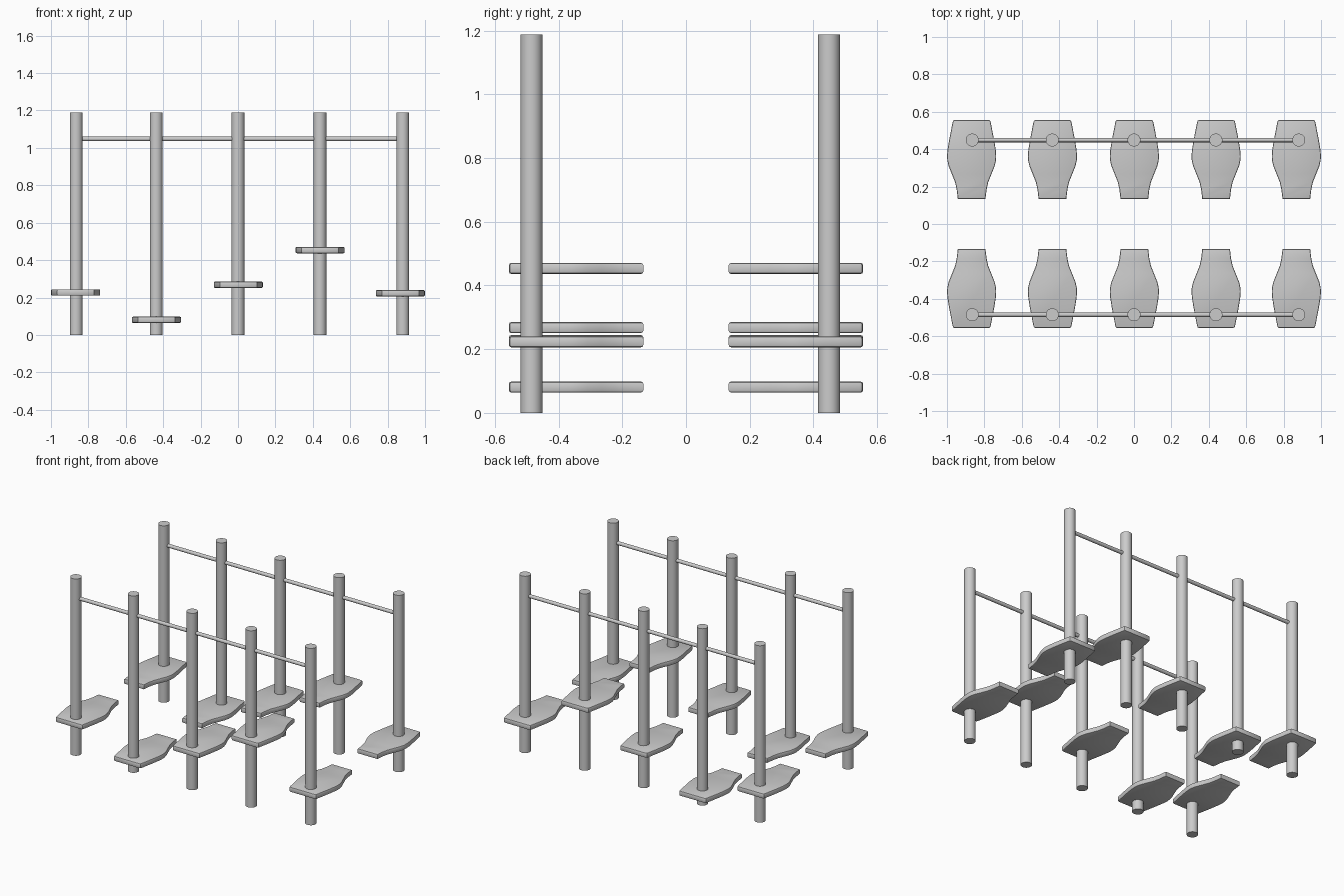
import bpy, bmesh, math

if "Cube" in bpy.data.objects:
    bpy.data.objects.remove(bpy.data.objects["Cube"])

POST_X = [-0.865, -0.437, 0.0, 0.438, 0.881]
STEP_X = [-0.868, -0.436, 0.002, 0.439, 0.868]
STEP_Z = [0.227, 0.081, 0.268, 0.4535, 0.223]
POST_H, POST_R = 1.188, 0.0345
ROD_Z, ROD_R = 1.048, 0.012
STEP_T = 0.034

# half outline of a step: (half width, distance from the centre line)
HALF = [(0.074, 0.134), (0.080, 0.185), (0.089, 0.225), (0.105, 0.265),
        (0.123, 0.310), (0.130, 0.340), (0.1315, 0.362), (0.129, 0.395),
        (0.121, 0.445), (0.102, 0.543), (0.099, 0.552), (0.092, 0.556)]


def finish(obj, angle=35):
    bpy.ops.object.select_all(action='DESELECT')
    obj.select_set(True)
    bpy.context.view_layer.objects.active = obj
    bpy.ops.object.shade_smooth_by_angle(angle=math.radians(angle))


def cylinder(name, radius, length, loc, rot=(0, 0, 0), sides=32):
    bpy.ops.mesh.primitive_cylinder_add(vertices=sides, radius=radius, depth=length,
                                        location=loc, rotation=rot)
    obj = bpy.context.object
    obj.name = name
    finish(obj)
    return obj


def step(name, x, z, side):
    outline = HALF + [(-w, y) for w, y in reversed(HALF)]
    bm = bmesh.new()
    face = bm.faces.new([bm.verts.new((w, side * y, -STEP_T / 2)) for w, y in outline])
    new = bmesh.ops.extrude_face_region(bm, geom=[face])["geom"]
    bmesh.ops.translate(bm, vec=(0, 0, STEP_T),
                        verts=[g for g in new if isinstance(g, bmesh.types.BMVert)])
    bmesh.ops.recalc_face_normals(bm, faces=bm.faces)
    # round the top and bottom rims
    rims = [e for e in bm.edges if abs(e.verts[0].co.z - e.verts[1].co.z) < 1e-5]
    bmesh.ops.bevel(bm, geom=rims, offset=0.007, segments=2, profile=0.5, affect='EDGES')
    mesh = bpy.data.meshes.new(name)
    bm.to_mesh(mesh)
    bm.free()
    obj = bpy.data.objects.new(name, mesh)
    obj.location = (x, 0, z)
    bpy.context.collection.objects.link(obj)
    finish(obj)


for label, side, post_y in (("front", -1, -0.485), ("back", 1, 0.449)):
    # posts and their steps
    for i in range(5):
        cylinder(f"{label}_post_{i + 1}", POST_R, POST_H, (POST_X[i], post_y, POST_H / 2))
        step(f"{label}_step_{i + 1}", STEP_X[i], STEP_Z[i], side)
    # handrail joining the posts
    cylinder(f"{label}_handrail", ROD_R, POST_X[-1] - POST_X[0],
             ((POST_X[0] + POST_X[-1]) / 2, post_y, ROD_Z), (0, math.pi / 2, 0), 16)
